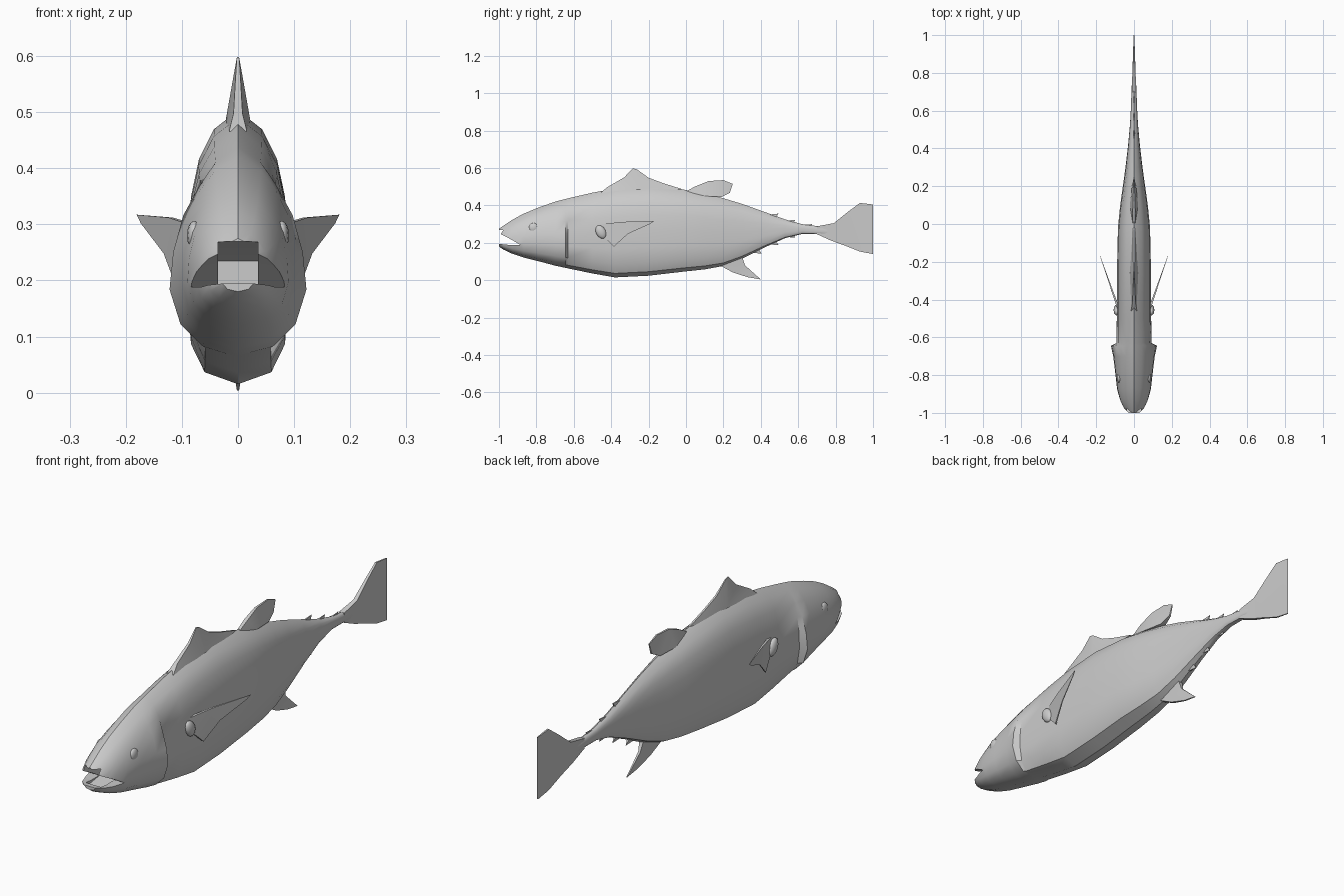
import bpy, bmesh, math
from mathutils import Vector


def finish(name, bm, angle=35):
    bmesh.ops.recalc_face_normals(bm, faces=bm.faces)
    me = bpy.data.meshes.new(name)
    bm.to_mesh(me)
    bm.free()
    ob = bpy.data.objects.new(name, me)
    bpy.context.collection.objects.link(ob)
    smooth(ob, angle)
    return ob


def smooth(ob, angle=35):
    bpy.ops.object.select_all(action='DESELECT')
    ob.select_set(True)
    bpy.context.view_layer.objects.active = ob
    bpy.ops.object.shade_smooth_by_angle(angle=math.radians(angle))


def slab(name, pts, place=None):
    """Thin part from a side outline of (y, z, half thickness)."""
    place = place or (lambda y, z, t: Vector((t, y, z)))
    bm = bmesh.new()
    a = [bm.verts.new(place(y, z, t)) for y, z, t in pts]
    b = [bm.verts.new(place(y, z, -t)) for y, z, t in pts]
    caps = [bm.faces.new(a), bm.faces.new(b[::-1])]
    n = len(pts)
    for i in range(n):
        j = (i + 1) % n
        bm.faces.new((a[i], b[i], b[j], a[j]))
    bmesh.ops.triangulate(bm, faces=caps)
    return finish(name, bm)


def ellipsoid(name, loc, scale, rot=0):
    bpy.ops.mesh.primitive_uv_sphere_add(segments=12, ring_count=8, location=loc,
                                         rotation=(rot, 0, 0))
    ob = bpy.context.object
    ob.name = name
    ob.scale = scale
    smooth(ob, 60)


# body: rings of y, bottom, top, half width, gill flare
RINGS = [
    (-1.00, .180, .275, .032, 0), (-.975, .163, .292, .057, 0),
    (-.93, .142, .322, .075, 0), (-.87, .122, .355, .090, 0),
    (-.79, .102, .388, .099, 0), (-.70, .078, .420, .100, .010),
    (-.645, .066, .434, .098, .024), (-.63, .063, .438, .094, 0),
    (-.50, .036, .468, .091, 0), (-.38, .015, .490, .090, 0),
    (-.20, .024, .503, .089, 0), (-.02, .045, .486, .085, 0),
    (.10, .058, .463, .073, 0), (.20, .076, .438, .059, 0),
    (.30, .115, .408, .045, 0), (.42, .175, .365, .031, 0),
    (.53, .225, .325, .021, 0), (.62, .247, .300, .016, 0),
    (.72, .246, .287, .013, 0), (.78, .235, .290, .008, 0)]
HEIGHT = [0, .045, .15, .32, .50, .68, .82, .93, 1]
TRUNK = [0, .66, .93, 1, 1, .94, .78, .48, 0]
HEAD = [0, .58, .87, 1, .97, .86, .65, .38, 0]
FLARE = [0, .1, .6, 1, .8, .4, 0, 0, 0]

bm = bmesh.new()
loops = []
for y, lo, hi, w, g in RINGS:
    k = min(1, max(0, (y + .8) / .35))
    half = [(w * (h + (t - h) * k) + g * f, lo + (hi - lo) * z)
            for h, t, f, z in zip(HEAD, TRUNK, FLARE, HEIGHT)]
    section = half + [(-x, z) for x, z in half[-2:0:-1]]
    loops.append([bm.verts.new((x, y, z)) for x, z in section])
for p, q in zip(loops, loops[1:]):
    for i in range(len(p)):
        j = (i + 1) % len(p)
        bm.faces.new((p[i], p[j], q[j], q[i]))
bm.faces.new(loops[0])
bm.faces.new(loops[-1][::-1])
body = finish("body", bm)

# open mouth: wedge through the lips, then a narrower throat
WEDGE = [(-1.1, .285), (-1.0, .252), (-.93, .215), (-.885, .188), (-.94, .188), (-1.1, .205)]
THROAT = [(-1.1, .275), (-.97, .268), (-.86, .235), (-.86, .19), (-.96, .175), (-.975, .192), (-1.1, .205)]
for outline, width in ((WEDGE, .2), (THROAT, .036)):
    cutter = slab("mouth_cutter", [(y, z, width) for y, z in outline])
    cutter.hide_render = True
    mod = body.modifiers.new("mouth", 'BOOLEAN')
    mod.operation = 'DIFFERENCE'
    mod.solver = 'EXACT'
    mod.object = cutter
    bpy.context.view_layer.objects.active = body
    bpy.ops.object.modifier_apply(modifier=mod.name)
    bpy.data.objects.remove(cutter)
smooth(body)

# fins on the centre line
slab("first_dorsal_fin", [
    (-.46, .465, .016), (-.42, .498, .008), (-.33, .55, .005), (-.285, .598, .002),
    (-.265, .594, .002), (-.20, .548, .004), (-.12, .518, .004), (-.02, .487, .004),
    (-.10, .475, .014), (-.25, .485, .022)])
slab("second_dorsal_fin", [
    (.0, .475, .006), (.05, .502, .008), (.12, .53, .005), (.20, .535, .003),
    (.25, .515, .002), (.235, .468, .004), (.19, .445, .012), (.10, .45, .022)])
slab("anal_fin", [
    (.17, .085, .012), (.25, .042, .007), (.33, .016, .004), (.40, .004, .002),
    (.365, .035, .003), (.315, .08, .005), (.30, .125, .01)])
slab("tail_fin", [
    (.70, .288, .012), (.79, .305, .009), (.865, .365, .006), (.93, .413, .004),
    (1.0, .405, .002), (.955, .36, .003), (.922, .285, .004), (.922, .235, .004),
    (.95, .185, .003), (1.0, .14, .002), (.93, .153, .004), (.85, .185, .006),
    (.775, .212, .009), (.70, .246, .012)])

# small finlets along the tail stalk
for i, (y, z, up) in enumerate([(.45, .353, 1), (.54, .320, 1), (.63, .297, 1),
                                (.36, .145, -1), (.45, .19, -1), (.54, .23, -1)]):
    slab(f"finlet_{i}", [(y - .03, z - .004 * up, .005), (y + .045, z + .003 * up, .001),
                         (y + .03, z - .02 * up, .005)])

# paired parts: pectoral fins, fin roots and eyes
for s, side in ((1, "right"), (-1, "left")):
    slab(f"pectoral_fin_{side}", [
        (-.48, .262, .008), (-.45, .30, .006), (-.34, .312, .004), (-.17, .317, .001),
        (-.19, .302, .001), (-.31, .248, .002), (-.385, .18, .003), (-.42, .215, .006)],
        lambda y, z, t: Vector((s * (.092 + .35 * (y + .42) + t), y, z)))
    ellipsoid(f"fin_root_{side}", (s * .092, -.455, .258), (.016, .026, .038), .5)
    ellipsoid(f"eye_{side}", (s * .078, -.815, .28), (.013, .026, .026))
